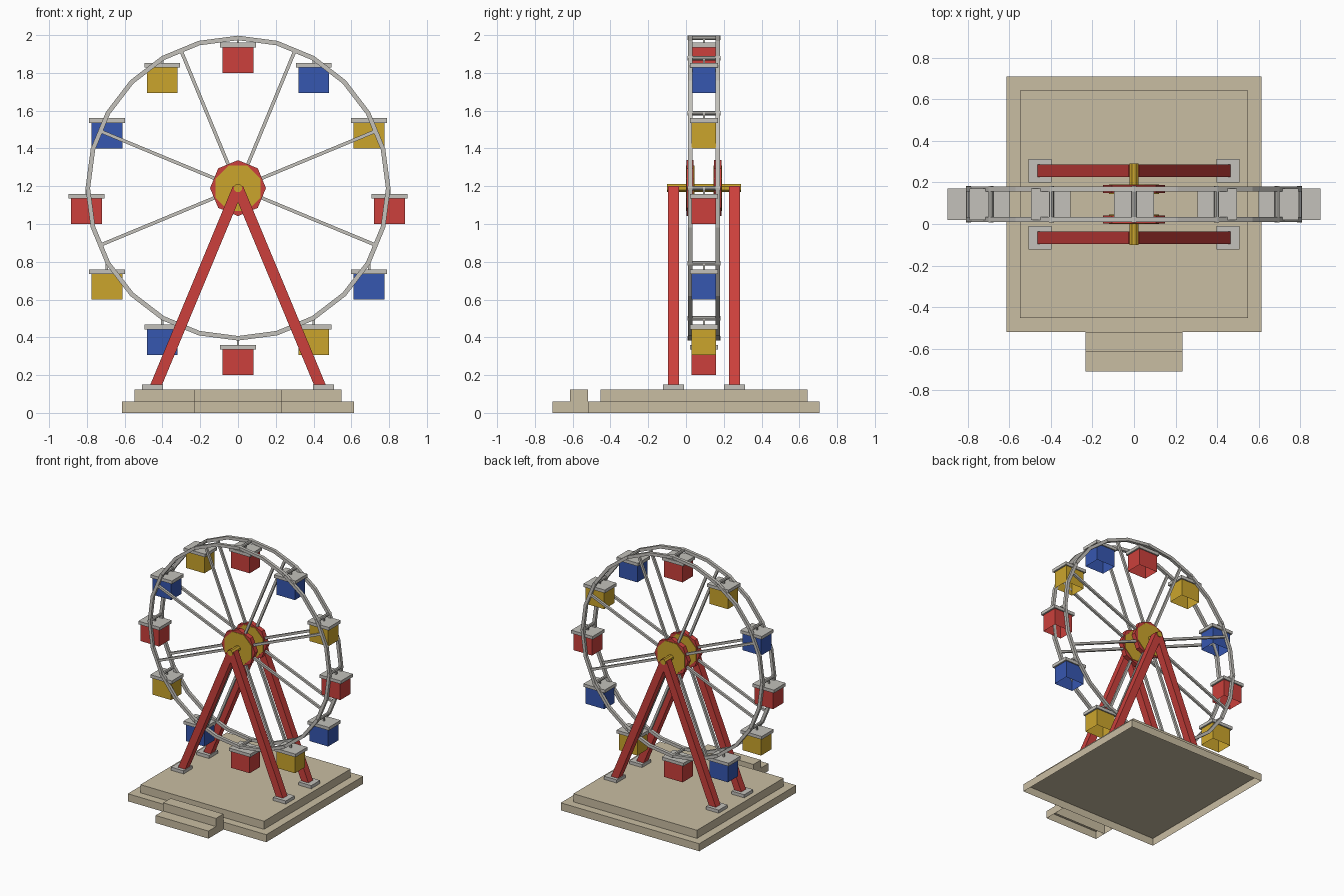
import bpy, bmesh
from math import sin, cos, pi, radians
from mathutils import Vector, Matrix

if "Cube" in bpy.data.objects:
    bpy.data.objects.remove(bpy.data.objects["Cube"])

YC = 0.095          # y of the wheel's middle plane
ZC = 1.19           # wheel axis height
R = 0.795           # rim radius


def mat(name, rgb):
    m = bpy.data.materials.new(name)
    lin = [((c / 255 + 0.055) / 1.055) ** 2.4 for c in rgb]
    m.diffuse_color = (*lin, 1)
    m.use_nodes = True
    m.node_tree.nodes["Principled BSDF"].inputs["Base Color"].default_value = m.diffuse_color
    return m


RED = mat("red paint", (204, 64, 60))
YELLOW = mat("yellow paint", (203, 165, 44))
BLUE = mat("blue paint", (54, 87, 176))
GREY = mat("grey metal", (195, 193, 187))
TAN = mat("tan stone", (201, 189, 162))


def finish(bm, name, material):
    bmesh.ops.recalc_face_normals(bm, faces=bm.faces)
    me = bpy.data.meshes.new(name)
    bm.to_mesh(me)
    bm.free()
    me.materials.append(material)
    ob = bpy.data.objects.new(name, me)
    bpy.context.collection.objects.link(ob)
    return ob


def box(name, material, x0, x1, y0, y1, z0, z1, open_bottom=False):
    bm = bmesh.new()
    bmesh.ops.create_cube(bm, size=1)
    for v in bm.verts:
        v.co = Vector((x1 if v.co.x > 0 else x0,
                       y1 if v.co.y > 0 else y0,
                       z1 if v.co.z > 0 else z0))
    if open_bottom:
        low = [f for f in bm.faces if all(v.co.z < z0 + 1e-5 for v in f.verts)]
        bmesh.ops.delete(bm, geom=low, context='FACES_ONLY')
    return finish(bm, name, material)


def beam(name, material, p, q, wide, deep):
    """Square-ended bar between two points in an xz plane."""
    p, q = Vector(p), Vector(q)
    d = (q - p).normalized()
    side = Vector((0, 1, 0))
    rot = Matrix((side.cross(d), side, d)).transposed().to_4x4()
    bm = bmesh.new()
    bmesh.ops.create_cube(bm, size=1)
    bmesh.ops.scale(bm, vec=(wide, deep, (q - p).length), verts=bm.verts)
    bmesh.ops.transform(bm, matrix=Matrix.Translation((p + q) / 2) @ rot, verts=bm.verts)
    return finish(bm, name, material)


def drum(name, material, r, x, z, y0, y1, sides=8, turn=0.0):
    """Prism along y."""
    bm = bmesh.new()
    bmesh.ops.create_cone(bm, cap_ends=True, segments=sides, radius1=r, radius2=r, depth=y1 - y0)
    m = (Matrix.Translation((x, (y0 + y1) / 2, z)) @ Matrix.Rotation(turn, 4, 'Y')
         @ Matrix.Rotation(pi / 2, 4, 'X'))
    bmesh.ops.transform(bm, matrix=m, verts=bm.verts)
    return finish(bm, name, material)


def ring(name, material, r, half, y, sides=24):
    """Square-section polygonal hoop."""
    bm = bmesh.new()
    loops = []
    for i in range(sides):
        a = 2 * pi * i / sides
        loops.append([bm.verts.new(((r + dr) * cos(a), y + dy, ZC + (r + dr) * sin(a)))
                      for dr, dy in ((-half, -half), (half, -half), (half, half), (-half, half))])
    for i in range(sides):
        a, b = loops[i], loops[(i + 1) % sides]
        for k in range(4):
            bm.faces.new((a[k], a[(k + 1) % 4], b[(k + 1) % 4], b[k]))
    return finish(bm, name, material)


# Two-tier platform and front steps, hollow underneath
box("platform_lower", TAN, -0.613, 0.613, YC - 0.613, YC + 0.613, 0, 0.06, True)
box("platform_upper", TAN, -0.547, 0.547, YC - 0.547, YC + 0.547, 0.06, 0.125, True)
box("step_lower", TAN, -0.234, 0.234, -0.708, -0.613, 0, 0.06, True)
box("step_upper", TAN, -0.234, 0.234, -0.613, -0.518, 0, 0.125, True)

for s, label in ((-1, "front"), (1, "back")):
    # A-frame legs with foot pads
    y = YC + s * 0.161
    for sx in (-1, 1):
        beam(label + "_leg", RED, (0, y, ZC), (sx * 0.441, y, 0.13), 0.058, 0.058)
        cx = sx * 0.452
        box(label + "_foot_pad", GREY, cx - 0.056, cx + 0.056, y - 0.056, y + 0.056, 0.125, 0.15)
    # Rim and spokes
    y = YC + s * 0.073
    ring(label + "_rim", GREY, R, 0.012, y)
    for k in range(8):
        a = radians(22.5 + 45 * k)
        d = Vector((cos(a), 0, sin(a)))
        c = Vector((0, y, ZC))
        beam(label + "_spoke", GREY, c + d * 0.1, c + d * 0.785, 0.018, 0.018)
    # Hub plates
    drum(label + "_hub", RED, 0.148, 0, ZC, y - 0.019, y + 0.019)
    drum(label + "_hub_plate", YELLOW, 0.13, 0, ZC, y - 0.023, y + 0.023, turn=pi / 8)

# Axle
drum("axle", YELLOW, 0.023, 0, ZC, YC - 0.196, YC + 0.196, turn=pi / 8)

# Cabins hung on cross bars, colours repeating clockwise from the top
for i in range(12):
    a = radians(90 - 30 * i)
    x, z = 0.802 * cos(a), ZC + 0.8 * sin(a)
    drum("cross_bar", GREY, 0.012, R * cos(a), ZC + R * sin(a), YC - 0.088, YC + 0.088)
    box("cabin_hanger", GREY, x - 0.006, x + 0.006, YC - 0.006, YC + 0.006, z - 0.04, z)
    box("cabin_roof", GREY, x - 0.095, x + 0.095, YC - 0.075, YC + 0.075, z - 0.055, z - 0.03)
    box("cabin", (RED, BLUE, YELLOW)[i % 3], x - 0.082, x + 0.082,
        YC - 0.065, YC + 0.065, z - 0.19, z - 0.055, True)
